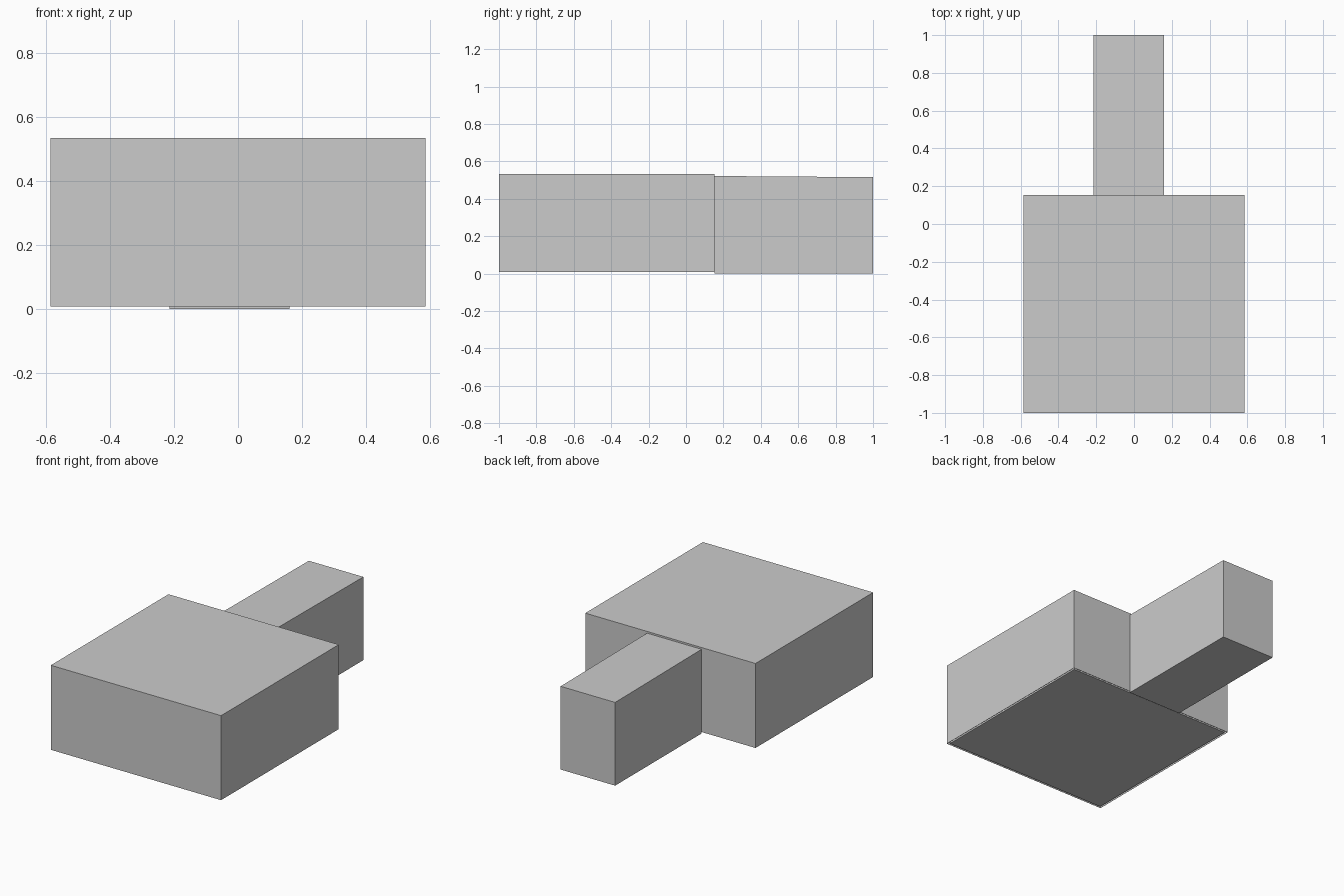
import bpy
import bmesh
from mathutils import Vector

if "Cube" in bpy.data.objects:
    bpy.data.objects.remove(bpy.data.objects["Cube"])


def make_box(bm, lo, hi):
    """Axis-aligned cuboid between two corners."""
    verts = bmesh.ops.create_cube(bm, size=1)["verts"]
    for v in verts:
        v.co = Vector([hi[i] if v.co[i] > 0 else lo[i] for i in range(3)])


def finish(bm, name):
    bmesh.ops.recalc_face_normals(bm, faces=bm.faces[:])
    mesh = bpy.data.meshes.new(name)
    bm.to_mesh(mesh)
    bm.free()
    bpy.context.collection.objects.link(bpy.data.objects.new(name, mesh))


def push(bm, face, dz):
    """Extrude one face vertically and return the moved face."""
    result = bmesh.ops.extrude_face_region(bm, geom=[face])["geom"]
    moved = [g for g in result if isinstance(g, bmesh.types.BMFace)][0]
    if face.is_valid:
        bmesh.ops.delete(bm, geom=[face], context='FACES_ONLY')
    bmesh.ops.translate(bm, verts=moved.verts[:], vec=(0, 0, dz))
    return moved


# Main block with a narrow groove around its underside
bm = bmesh.new()
make_box(bm, (-0.584, -1, 0.009), (0.584, 0.153, 0.533))
bm.normal_update()
base = min(bm.faces, key=lambda f: f.calc_center_median().z)
bmesh.ops.inset_region(bm, faces=[base], thickness=0.002)
base = push(bm, base, 0.05)
bm.normal_update()
bmesh.ops.inset_region(bm, faces=[base], thickness=0.016)
push(bm, base, -0.05)
finish(bm, "main_block")

# Rear wing, its top falling slightly towards the far end
bm = bmesh.new()
make_box(bm, (-0.214, 0.153, 0), (0.160, 1, 0.522))
for v in bm.verts:
    if v.co.y > 0.9 and v.co.z > 0.1:
        v.co.z = 0.516
finish(bm, "rear_wing")
